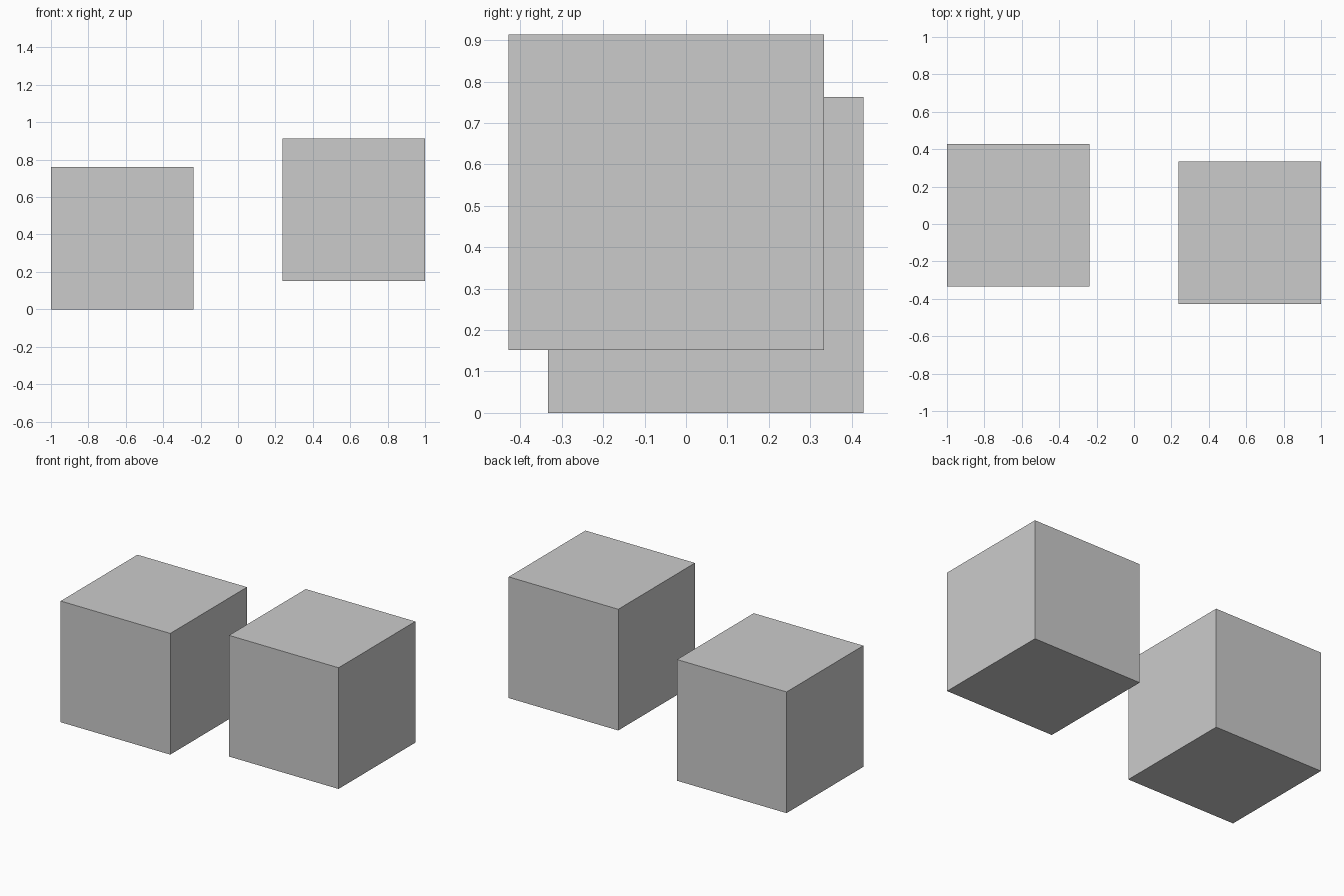
import bpy

if "Cube" in bpy.data.objects:
    bpy.data.objects.remove(bpy.data.objects["Cube"])

SIZE = 0.762


def add_cube(name, x, y, bottom):
    bpy.ops.mesh.primitive_cube_add(size=SIZE, location=(x, y, bottom + SIZE / 2))
    bpy.context.object.name = name


# Two equal cubes, the right one raised and slightly forward
add_cube("left_cube", -0.619, 0.048, 0.0)
add_cube("right_cube", 0.619, -0.048, 0.152)
